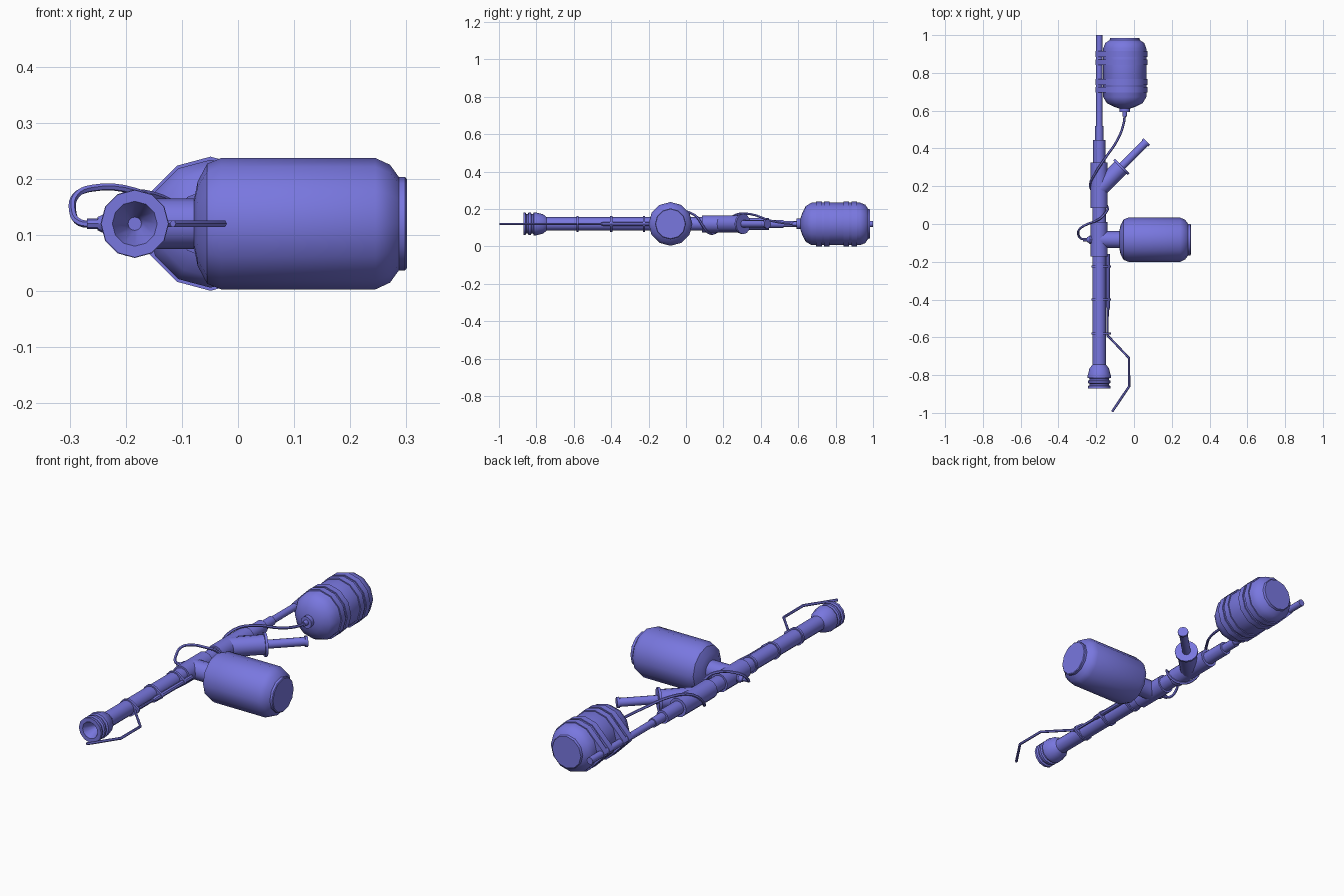
import bpy, bmesh, math
from mathutils import Vector

if "Cube" in bpy.data.objects:
    bpy.data.objects.remove(bpy.data.objects["Cube"])

blue = bpy.data.materials.new("periwinkle_blue")
blue.diffuse_color = (0.19, 0.185, 0.74, 1)
blue.use_nodes = True
blue.node_tree.nodes["Principled BSDF"].inputs["Base Color"].default_value = blue.diffuse_color
AX, AZ = -0.184, 0.12          # barrel axis


def finish(ob, angle=35):
    ob.data.materials.clear()
    ob.data.materials.append(blue)
    bpy.ops.object.select_all(action='DESELECT')
    ob.select_set(True)
    bpy.context.view_layer.objects.active = ob
    bpy.ops.object.shade_smooth_by_angle(angle=math.radians(angle))
    return ob


def from_bmesh(name, bm, angle=35):
    bmesh.ops.recalc_face_normals(bm, faces=bm.faces[:])
    me = bpy.data.meshes.new(name)
    bm.to_mesh(me)
    bm.free()
    ob = bpy.data.objects.new(name, me)
    bpy.context.collection.objects.link(ob)
    return finish(ob, angle)


def lathe(name, origin, direction, profile, sides=12):
    """Spin (distance, radius) points about an axis; ends are capped."""
    d = Vector(direction).normalized()
    up = Vector((0, 0, 1))
    side = d.cross(up)
    o = Vector(origin)
    bm = bmesh.new()
    rings = []
    for t, r in profile:
        ring = []
        for i in range(sides):
            a = 2 * math.pi * i / sides
            ring.append(bm.verts.new(o + d * t + (side * math.sin(a) + up * math.cos(a)) * r))
        rings.append(ring)
    for a, b in zip(rings, rings[1:]):
        for i in range(sides):
            j = (i + 1) % sides
            bm.faces.new((a[i], a[j], b[j], b[i]))
    bm.faces.new(rings[0])
    bm.faces.new(rings[-1])
    return from_bmesh(name, bm)


def barrel(name, profile, sides=12):
    return lathe(name, (AX, 0, AZ), (0, 1, 0), profile, sides)


def hose(name, pts, r, smooth):
    cu = bpy.data.curves.new(name, 'CURVE')
    cu.dimensions = '3D'
    cu.bevel_depth = r
    cu.bevel_resolution = 1
    cu.use_fill_caps = True
    cu.resolution_u = 4
    if smooth:
        sp = cu.splines.new('BEZIER')
        sp.bezier_points.add(len(pts) - 1)
        for bp, p in zip(sp.bezier_points, pts):
            bp.co = p
            bp.handle_left_type = bp.handle_right_type = 'AUTO'
    else:
        sp = cu.splines.new('POLY')
        sp.points.add(len(pts) - 1)
        for q, p in zip(sp.points, pts):
            q.co = (*p, 1)
    ob = bpy.data.objects.new(name, cu)
    bpy.context.collection.objects.link(ob)
    bpy.ops.object.select_all(action='DESELECT')
    ob.select_set(True)
    bpy.context.view_layer.objects.active = ob
    bpy.ops.object.convert(target='MESH')
    return finish(bpy.context.object, 50)


def hull_band(name, circles, y, width):
    """Strap wrapped round several (x, z, radius, sides) circles."""
    bm = bmesh.new()
    for cx, cz, r, n in circles:
        for i in range(n):
            a = 2 * math.pi * i / n
            for s in (-0.5, 0.5):
                bm.verts.new((cx + r * math.cos(a), y + s * width, cz + r * math.sin(a)))
    res = bmesh.ops.convex_hull(bm, input=bm.verts[:])
    junk = [v for v in bm.verts if not v.link_faces]
    bmesh.ops.delete(bm, geom=junk, context='VERTS')
    bmesh.ops.dissolve_limit(bm, angle_limit=0.01, verts=bm.verts[:], edges=bm.edges[:])
    return from_bmesh(name, bm)


# Front barrel and ribbed nozzle with a conical mouth
barrel("front_barrel", [(-0.76, 0.036), (-0.16, 0.036)])
barrel("nozzle", [(-0.80, 0.012), (-0.815, 0.016), (-0.87, 0.04), (-0.87, 0.06),
                  (-0.858, 0.06), (-0.854, 0.052), (-0.846, 0.052), (-0.842, 0.06),
                  (-0.83, 0.06), (-0.826, 0.052), (-0.818, 0.052), (-0.814, 0.061),
                  (-0.80, 0.061), (-0.79, 0.058), (-0.765, 0.052), (-0.745, 0.036)])

# Igniter tube, bent wire and clamps
lathe("igniter_tube", (-0.137, 0, AZ), (0, 1, 0), [(-0.455, 0.006), (-0.44, 0.011), (-0.16, 0.011)], 8)
hose("igniter_wire", [(-0.14, -0.43, AZ), (-0.14, -0.59, AZ), (-0.026, -0.71, AZ),
                      (-0.026, -0.86, AZ), (-0.116, -0.994, AZ)], 0.0065, False)
for i, y in enumerate((-0.225, -0.4, -0.58)):
    hull_band(f"barrel_clamp_{i}", [(AX, AZ, 0.042, 12), (-0.137, AZ, 0.014, 8)], y, 0.012)

# Tee joint with side valve
TY = -0.083
barrel("tee_body", [(-0.172, 0.045), (0.01, 0.045)])
lathe("tee_branch", (AX, TY, AZ), (1, 0, 0), [(0, 0.045), (0.115, 0.045)])
lathe("tee_valve", (AX, TY, AZ), (-1, 0, 0),
      [(0, 0.022), (0.05, 0.022), (0.055, 0.017), (0.066, 0.012), (0.066, 0.009), (0.085, 0.009)], 8)

# Side tank
lathe("side_tank", (0, TY, AZ), (1, 0, 0),
      [(-0.078, 0.045), (-0.072, 0.075), (-0.055, 0.107), (-0.03, 0.117), (0.245, 0.117),
       (0.271, 0.105), (0.289, 0.08)])
lathe("side_tank_cap", (0, TY, AZ), (1, 0, 0), [(0.28, 0.083), (0.298, 0.083), (0.301, 0.079)])

# Rear pipework: wye joint, reducers and long rod
barrel("middle_pipe", [(0, 0.036), (0.09, 0.036)])
barrel("wye_body", [(0.085, 0.045), (0.325, 0.045)])
barrel("rear_pipe", [(0.32, 0.032), (0.445, 0.032)])
barrel("rear_reducer", [(0.44, 0.022), (0.52, 0.022)])
barrel("rear_rod", [(0.5, 0.0165), (1.0, 0.0165)])
wye = ((AX, 0.185, AZ), (1, 1, 0))
lathe("wye_branch", *wye, [(0, 0.045), (0.165, 0.045)])
lathe("branch_collar", *wye, [(0.16, 0.055), (0.172, 0.055)])
lathe("branch_handle", *wye, [(0.16, 0.02), (0.343, 0.02), (0.343, 0.025), (0.355, 0.025)])

# Rear tank, its neck and the paired straps round tank and rod
TX = -0.049
lathe("rear_tank", (TX, 0, AZ), (0, 1, 0),
      [(0.612, 0.03), (0.622, 0.06), (0.64, 0.095), (0.672, 0.114), (0.93, 0.114),
       (0.958, 0.103), (0.974, 0.08), (0.985, 0.077)])
lathe("rear_tank_neck", (TX, 0, AZ), (0, 1, 0), [(0.57, 0.011), (0.592, 0.013), (0.592, 0.028), (0.62, 0.028)])
for i, y in enumerate((0.711, 0.752, 0.857, 0.9)):
    hull_band(f"tank_strap_{i}", [(TX, AZ, 0.1195, 12), (AX, AZ, 0.019, 8)], y, 0.03)

# Gas hose coiling from rear tank round the pipe to the tee valve
hose("gas_hose", [(TX, 0.59, AZ), (-0.053, 0.54, 0.122), (-0.085, 0.45, 0.138), (-0.155, 0.345, 0.172),
                  (-0.207, 0.265, 0.168), (-0.232, 0.21, 0.125), (-0.215, 0.165, 0.078),
                  (-0.175, 0.125, 0.07), (-0.14, 0.09, 0.11), (-0.15, 0.06, 0.155),
                  (-0.185, 0.025, 0.178), (-0.262, -0.008, 0.183), (-0.289, -0.028, 0.17),
                  (-0.295, -0.05, 0.145), (-0.282, -0.076, 0.122), (-0.25, TY, AZ)], 0.0065, True)
